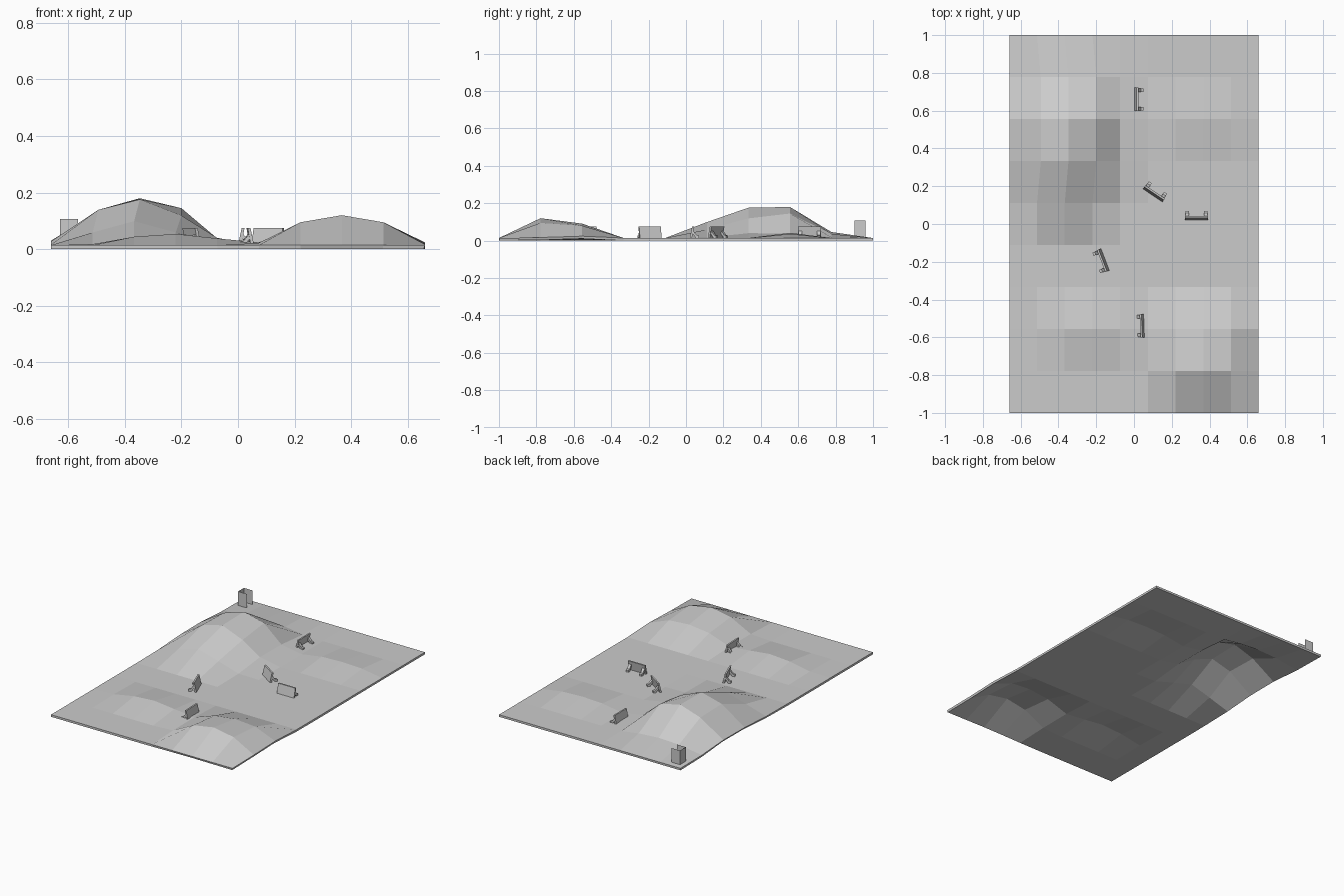
import bpy, bmesh, math
from mathutils import Matrix

if "Cube" in bpy.data.objects:
    bpy.data.objects.remove(bpy.data.objects["Cube"])

BASE = 0.014          # top of the flat ground sheet
HX, HY, N = 0.66, 1.0, 9


def finish(name, bm):
    bmesh.ops.recalc_face_normals(bm, faces=bm.faces[:])
    mesh = bpy.data.meshes.new(name)
    bm.to_mesh(mesh)
    bm.free()
    obj = bpy.data.objects.new(name, mesh)
    bpy.context.collection.objects.link(obj)
    return obj


def extrude_profile(bm, pts, x0, x1):
    """Sweep a closed (y, z) profile along x."""
    a = [bm.verts.new((x0, y, z)) for y, z in pts]
    b = [bm.verts.new((x1, y, z)) for y, z in pts]
    bm.faces.new(a)
    bm.faces.new(b[::-1])
    for i in range(len(pts)):
        j = (i + 1) % len(pts)
        bm.faces.new((a[i], b[i], b[j], a[j]))


# Hills: first column, {grid row: heights above the flat ground}
HILLS = [
    (0, {5: (0.002, 0.045, 0.085, 0.045, 0.002),
         6: (0.014, 0.125, 0.162, 0.105, 0.026),
         7: (0.016, 0.120, 0.166, 0.131, 0.024),
         8: (0.002, 0.026, 0.032, 0.022, 0.004)}),    # large back-left hill
    (5, {1: (0.008, 0.081, 0.106, 0.081, 0.003),
         2: (0.010, 0.060, 0.077, 0.066, 0.010)}),    # front-right hill
    (1, {2: (0.004, 0.030, 0.040, 0.024)}),           # front-left mound
    (6, {7: (0.022, 0.028, 0.022)}),                  # back-right mound
]
height = {}
for col, rows in HILLS:
    for j, hs in rows.items():
        for k, h in enumerate(hs):
            height[col + k, j] = h

# Terrain sheet; the big hill leans slightly towards +x
bm = bmesh.new()
grid = {}
for j in range(N + 1):
    for i in range(N + 1):
        h = height.get((i, j), 0)
        x = -HX + 2 * HX * i / N
        if 0 < i < 4 and j in (6, 7, 8):
            x += 0.02
        grid[i, j] = bm.verts.new((x, -HY + 2 * HY * j / N, BASE + h))
for j in range(N):
    for i in range(N):
        bm.faces.new((grid[i, j], grid[i + 1, j], grid[i + 1, j + 1], grid[i, j + 1]))
terrain = finish("terrain", bm)
mod = terrain.modifiers.new("thickness", 'SOLIDIFY')
mod.thickness = BASE
mod.offset = -1

# Barriers: leaning panel with two angled struts behind it (+y local)
PANEL = [(-0.025, 0), (-0.012, 0.061), (-0.002, 0.061), (-0.013, 0)]
STRUT = [(-0.007, 0.040), (0.012, 0.016), (0.025, 0.013), (0.025, 0),
         (0.008, 0), (-0.010, 0.024)]


def barrier(name, x, y, deg):
    bm = bmesh.new()
    extrude_profile(bm, PANEL, -0.062, 0.062)
    for s in (-1, 1):
        extrude_profile(bm, STRUT, s * 0.058, s * 0.040)
    obj = finish(name, bm)
    obj.matrix_world = (Matrix.Translation((x, y, BASE))
                        @ Matrix.Rotation(math.radians(deg), 4, 'Z'))


for n, (x, y, deg) in enumerate([(0.025, 0.66, -90), (0.113, 0.172, -34),
                                 (0.331, 0.045, 0), (-0.176, -0.197, 111),
                                 (0.030, -0.54, 92)], 1):
    barrier(f"barrier_{n}", x, y, deg)

# Corner booth: three thin walls, open towards +x
bm = bmesh.new()
path = [(-0.565, 0.90), (-0.629, 0.90), (-0.629, 0.96), (-0.565, 0.96)]
low = [bm.verts.new((x, y, BASE)) for x, y in path]
top = [bm.verts.new((x, y, 0.107)) for x, y in path]
for i in range(3):
    bm.faces.new((low[i], low[i + 1], top[i + 1], top[i]))
finish("corner_booth", bm)
